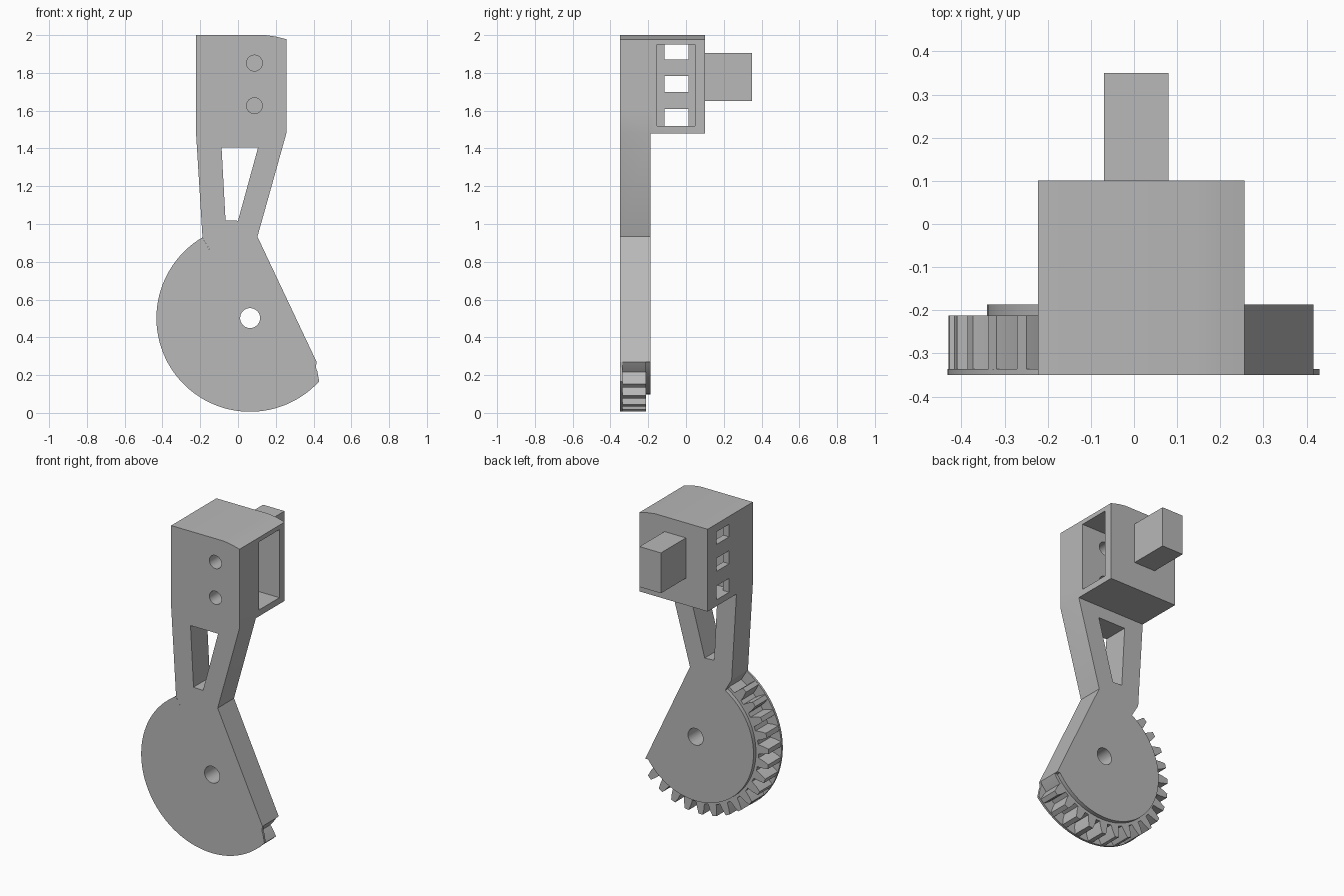
import bpy, bmesh, math

cube = bpy.data.objects.get("Cube")
if cube:
    bpy.data.objects.remove(cube, do_unlink=True)

grey = bpy.data.materials.new("plain_grey")
grey.use_nodes = True
colour = (0.48, 0.48, 0.48, 1)
grey.diffuse_color = colour
grey.node_tree.nodes["Principled BSDF"].inputs["Base Color"].default_value = colour

HUB = (0.064, 0.502)
FRONT = -0.35


def extrude(name, outline, y0, y1):
    """Solid from an x-z outline, between two depths."""
    bm = bmesh.new()
    face = bm.faces.new([bm.verts.new((x, y0, z)) for x, z in outline])
    made = bmesh.ops.extrude_face_region(bm, geom=[face])["geom"]
    moved = [v for v in made if isinstance(v, bmesh.types.BMVert)]
    bmesh.ops.translate(bm, vec=(0, y1 - y0, 0), verts=moved)
    bmesh.ops.recalc_face_normals(bm, faces=bm.faces)
    mesh = bpy.data.meshes.new(name)
    bm.to_mesh(mesh)
    bm.free()
    mesh.materials.append(grey)
    obj = bpy.data.objects.new(name, mesh)
    bpy.context.collection.objects.link(obj)
    return obj


def box(name, x0, x1, y0, y1, z0, z1):
    return extrude(name, [(x0, z0), (x1, z0), (x1, z1), (x0, z1)], y0, y1)


def polar(radius, degrees, centre=HUB):
    a = math.radians(degrees)
    return centre[0] + radius * math.cos(a), centre[1] + radius * math.sin(a)


def arc(radius, start, end, steps, centre=HUB):
    return [polar(radius, start + (end - start) * i / steps, centre)
            for i in range(steps + 1)]


def combine(target, other, operation):
    mod = target.modifiers.new(operation, "BOOLEAN")
    mod.operation = operation
    mod.solver = "EXACT"
    mod.object = other
    bpy.context.view_layer.objects.active = target
    bpy.ops.object.modifier_apply(modifier=mod.name)
    bpy.data.objects.remove(other, do_unlink=True)


def smooth(obj):
    bpy.ops.object.select_all(action="DESELECT")
    obj.select_set(True)
    bpy.context.view_layer.objects.active = obj
    bpy.ops.object.shade_smooth_by_angle(angle=math.radians(25))


# Arm with the inner disc, full thickness
START, END = 120.7, 317.5
cut_corner = (0.416, 0.27)
arm_outline = [cut_corner, (0.103, 0.933), (0.256, 1.48), (0.256, 1.6),
               (-0.222, 1.6), (-0.222, 1.48), (-0.188, 0.928)]
arm_outline += arc(0.405, START, 325, 48)
lever = extrude("lever", arm_outline, FRONT, -0.187)

# Thin front flange
flange = arc(0.496, START, END, 56) + [(0.42, 0.22), (0.412, 0.24), cut_corner, HUB]
combine(lever, extrude("flange", flange, FRONT, -0.336), "UNION")

# Gear teeth behind the flange
teeth = [polar(0.423, START)]
PITCH = 11.4
for i in range(17):
    middle = 131.1 + PITCH * i
    for radius, offset in ((0.423, -3.9), (0.455, -3.1), (0.494, -1.7),
                           (0.494, 1.7), (0.455, 3.1), (0.423, 3.9)):
        teeth.append(polar(radius, middle + offset))
teeth += [polar(0.423, 322), cut_corner, HUB]
combine(lever, extrude("gear_teeth", teeth, -0.343, -0.212), "UNION")

# Housing block at the top
housing = [(-0.222, 1.48), (0.256, 1.48), (0.256, 1.978), (0.2, 1.992),
           (0.146, 2.0), (-0.222, 2.0)]
combine(lever, extrude("housing", housing, FRONT, 0.101), "UNION")

# Openings: hub bore, arm slot, side pocket, screw holes, side windows
cutters = [
    extrude("hub_bore", arc(0.053, 0, 345, 23), -0.5, 0),
    extrude("arm_slot", [(-0.087, 1.404), (0.106, 1.404), (0.0, 1.017),
                         (-0.066, 1.02)], -0.5, 0),
    box("pocket", -0.18, 0.4, -0.154, 0.048, 1.52, 1.95),
]
for z in (1.626, 1.852):
    cutters.append(extrude("screw_hole", arc(0.042, 0, 345, 23, (0.087, z)), -0.5, -0.1))
for z0, z1 in ((1.52, 1.608), (1.7, 1.783), (1.87, 1.95)):
    cutters.append(box("side_window", -0.4, -0.1, -0.114, 0.013, z0, z1))
for cutter in cutters:
    combine(lever, cutter, "DIFFERENCE")
smooth(lever)

# Peg on the back of the housing
box("back_peg", -0.07, 0.08, 0.095, 0.35, 1.65, 1.905)
